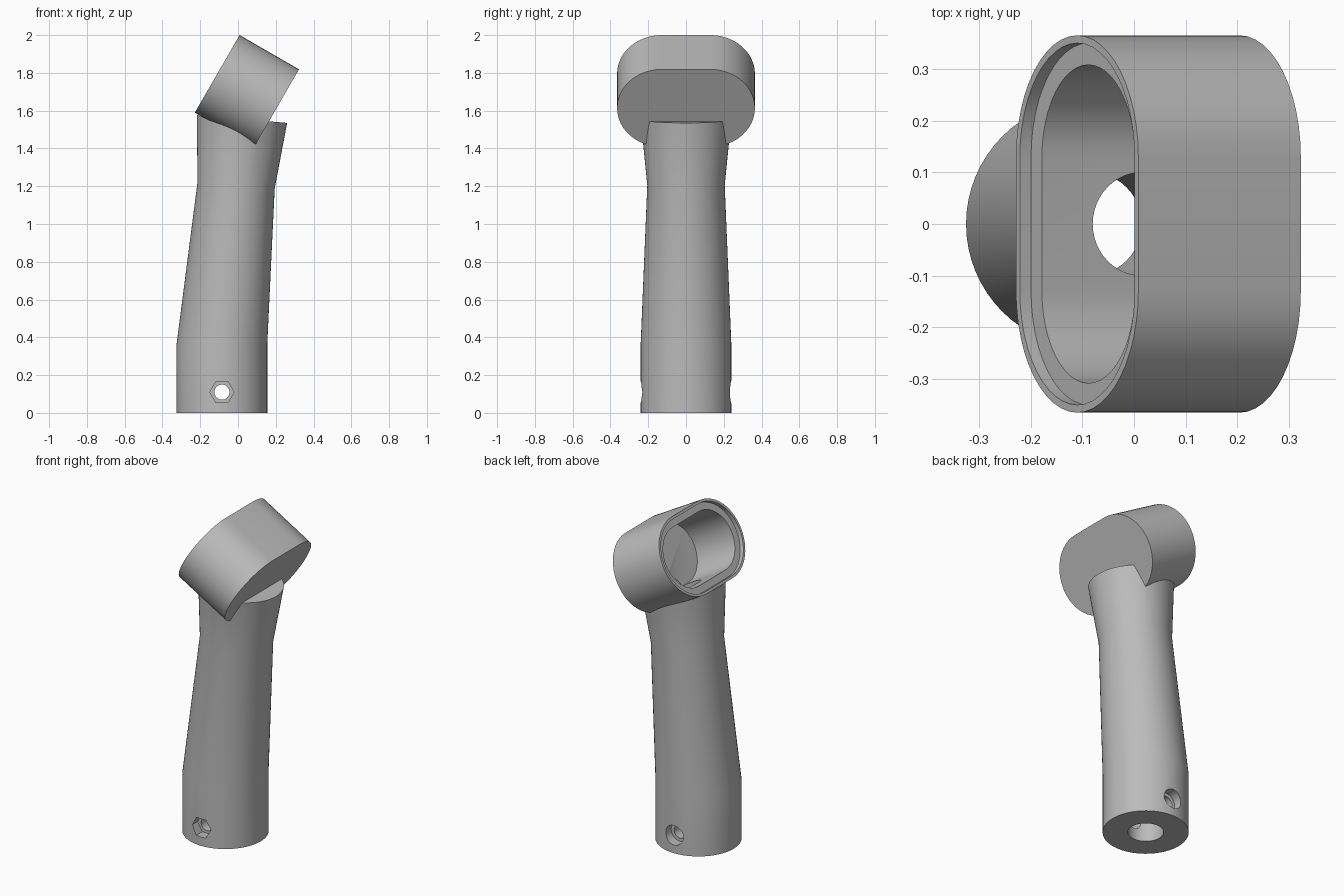
import bpy, bmesh
from math import cos, sin, pi, radians
from mathutils import Vector

cube = bpy.data.objects.get("Cube")
if cube:
    bpy.data.objects.remove(cube, do_unlink=True)

grey = bpy.data.materials.new("plain_grey")
grey.use_nodes = True
grey.diffuse_color = (0.5, 0.5, 0.5, 1)
grey.node_tree.nodes["Principled BSDF"].inputs["Base Color"].default_value = (0.5, 0.5, 0.5, 1)


def loft(name, rings):
    """Skin matching closed rings of points and cap both ends."""
    bm = bmesh.new()
    loops = [[bm.verts.new(p) for p in ring] for ring in rings]
    n = len(loops[0])
    for a, b in zip(loops, loops[1:]):
        for i in range(n):
            j = (i + 1) % n
            bm.faces.new((a[i], a[j], b[j], b[i]))
    bm.faces.new(loops[0])
    bm.faces.new(loops[-1])
    bmesh.ops.recalc_face_normals(bm, faces=bm.faces)
    mesh = bpy.data.meshes.new(name)
    bm.to_mesh(mesh)
    bm.free()
    mesh.materials.append(grey)
    obj = bpy.data.objects.new(name, mesh)
    bpy.context.collection.objects.link(obj)
    return obj


def tilted_ring(x, z, r, tilt, n=64):
    t = radians(tilt)
    angles = [2 * pi * i / n for i in range(n)]
    return [(x + r * cos(a) * cos(t), r * sin(a), z - r * cos(a) * sin(t)) for a in angles]


def cross_rod(name, r, y0, y1, n):
    """Rod along y through the foot of the grip."""
    angles = [2 * pi * i / n for i in range(n)]
    return loft(name, [[(AXIS_X + r * cos(a), y, 0.11 + r * sin(a)) for a in angles]
                       for y in (y0, y1)])


def slot_prism(name, r, d0, d1, n=24):
    """Round-ended prism running into the head, from depth d0 to d1."""
    mouth = Vector((-0.11, 0, 1.795))
    inward = Vector((cos(pi / 6), 0, -sin(pi / 6)))
    along = Vector((sin(pi / 6), 0, cos(pi / 6)))
    outline = []
    for side in (1, -1):
        for i in range(n + 1):
            a = pi * i / n
            outline.append((side * r * cos(a), side * (0.128 + r * sin(a))))
    return loft(name, [[mouth + inward * d + along * u + Vector((0, y, 0)) for u, y in outline]
                       for d in (d0, d1)])


def combine(target, other, operation):
    mod = target.modifiers.new(other.name, 'BOOLEAN')
    mod.operation = operation
    mod.solver = 'EXACT'
    mod.object = other
    bpy.context.view_layer.objects.active = target
    bpy.ops.object.modifier_apply(modifier=mod.name)
    bpy.data.objects.remove(other, do_unlink=True)


AXIS_X = -0.085

# Bent grip and angled head
body = loft("grip_with_angled_head", [
    tilted_ring(AXIS_X, 0, 0.24, 0),
    tilted_ring(AXIS_X, 0.365, 0.24, 0),
    tilted_ring(-0.01, 1.205, 0.205, 5),
    tilted_ring(0.021, 1.556, 0.24, 5)])
combine(body, slot_prism("head", 0.237, 0, 0.363), 'UNION')

# Head pocket with a shallow stepped rim
combine(body, slot_prism("rim_recess", 0.222, -0.05, 0.025), 'DIFFERENCE')
combine(body, slot_prism("pocket", 0.18, -0.05, 0.32), 'DIFFERENCE')

# Bore through the grip into the pocket
combine(body, loft("bore", [
    tilted_ring(AXIS_X, -0.05, 0.1, 0, 48),
    tilted_ring(AXIS_X, 0.365, 0.1, 0, 48),
    tilted_ring(-0.01, 1.205, 0.1, 5, 48),
    tilted_ring(0.023, 1.6, 0.1, 5, 48)]), 'DIFFERENCE')

# Cross bolt hole, hex nut seat in front, round head seat behind
combine(body, cross_rod("bolt_hole", 0.04, -0.4, 0.4, 32), 'DIFFERENCE')
combine(body, cross_rod("nut_seat", 0.064, -0.4, -0.18, 6), 'DIFFERENCE')
combine(body, cross_rod("bolt_head_seat", 0.06, 0.18, 0.4, 32), 'DIFFERENCE')

# Smooth curved walls, crisp edges
bpy.ops.object.select_all(action='DESELECT')
body.select_set(True)
bpy.context.view_layer.objects.active = body
bpy.ops.object.shade_smooth_by_angle(angle=radians(30))
